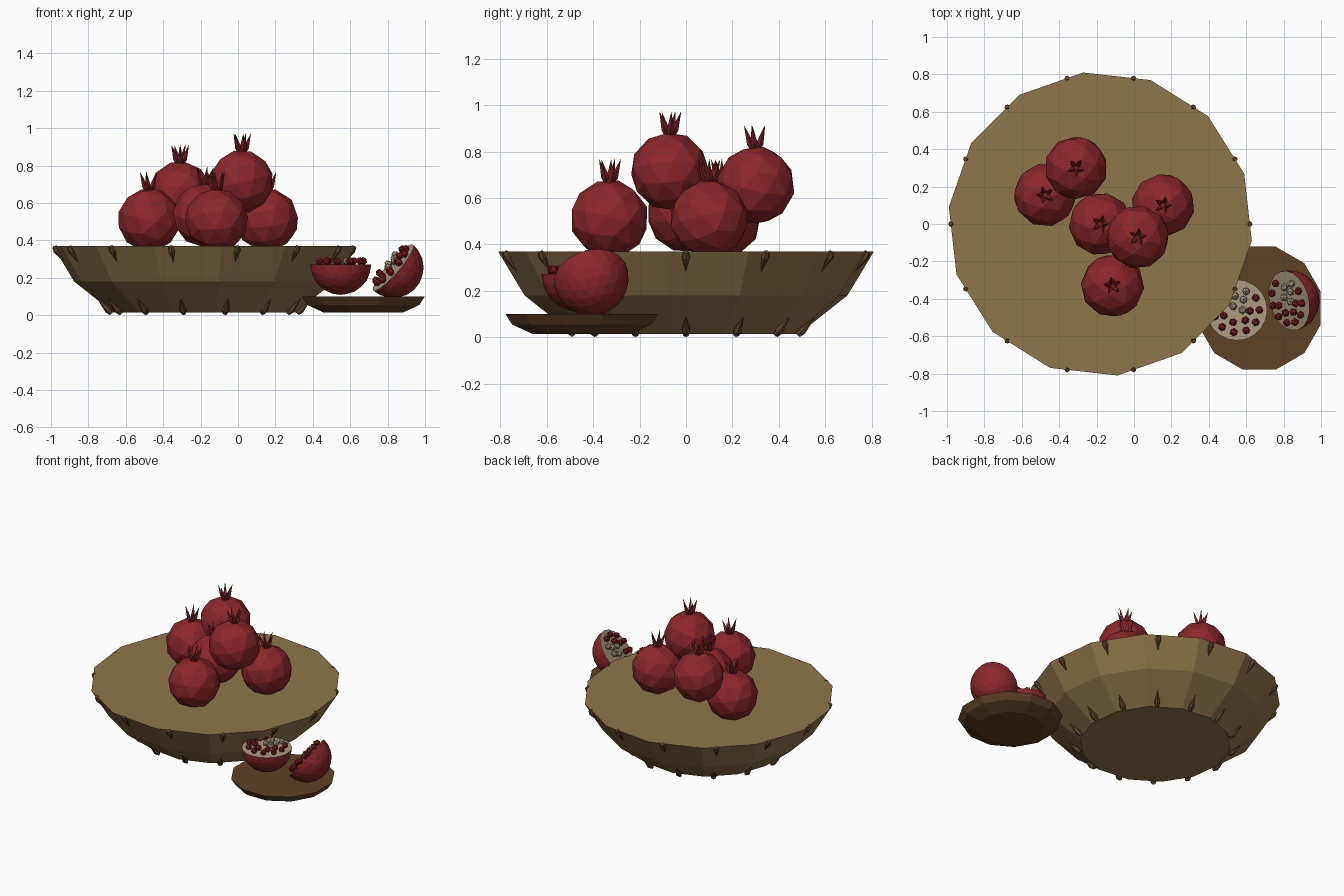
import bpy, bmesh, random
from math import sin, cos, tau, radians
from mathutils import Vector, Matrix

random.seed(4)
if "Cube" in bpy.data.objects:
    bpy.data.objects.remove(bpy.data.objects["Cube"])


def material(name, rgb):
    m = bpy.data.materials.new(name)
    m.use_nodes = True
    m.diffuse_color = (*rgb, 1)
    bsdf = next(n for n in m.node_tree.nodes if n.type == 'BSDF_PRINCIPLED')
    bsdf.inputs["Base Color"].default_value = (*rgb, 1)
    return m


RIND = material("red rind", (0.26, 0.02, 0.022))
CROWN = material("dark red crown", (0.2, 0.016, 0.02))
SEED = material("deep red seed", (0.22, 0.012, 0.016))
FLESH = material("cream flesh", (0.42, 0.33, 0.21))
PALE = material("pale seed", (0.4, 0.35, 0.25))
BOWL = material("tan wood", (0.275, 0.18, 0.068))
PLATE = material("brown wood", (0.115, 0.052, 0.017))
PEG = material("dark wood", (0.1, 0.055, 0.02))


def finish(name, bm, mats):
    bmesh.ops.recalc_face_normals(bm, faces=bm.faces)
    mesh = bpy.data.meshes.new(name)
    bm.to_mesh(mesh)
    bm.free()
    for m in mats:
        mesh.materials.append(m)
    ob = bpy.data.objects.new(name, mesh)
    bpy.context.collection.objects.link(ob)
    return ob


def revolve(bm, profile, sides, matrix, phase=0.0):
    """Turn a (radius, height) profile into a closed faceted solid."""
    rings = []
    for r, z in profile:
        angles = [phase + tau * i / sides for i in range(sides)]
        rings.append([bm.verts.new(matrix @ Vector((r * cos(a), r * sin(a), z))) for a in angles])
    for low, high in zip(rings, rings[1:]):
        for i in range(sides):
            j = (i + 1) % sides
            bm.faces.new((low[i], low[j], high[j], high[i]))
    bm.faces.new(rings[0][::-1])
    bm.faces.new(rings[-1])
    bmesh.ops.remove_doubles(bm, verts=[v for ring in rings for v in ring], dist=1e-5)


def aim(start, end):
    """Matrix placing local z along start -> end."""
    start, end = Vector(start), Vector(end)
    turn = Vector((0, 0, 1)).rotation_difference(end - start)
    return Matrix.Translation(start) @ turn.to_matrix().to_4x4()


def spike(bm, start, end, width, sides):
    length = (Vector(end) - Vector(start)).length
    profile = [(width * 0.65, 0), (width, length * 0.25), (0.0, length)]
    revolve(bm, profile, sides, aim(start, end))


# Bowl with flat filled top, and its plate
bowl_at = Matrix.Translation((-0.18, 0, 0))
bm = bmesh.new()
revolve(bm, [(0.49, 0.015), (0.70, 0.18), (0.815, 0.37)], 14, bowl_at, radians(-6.4))
finish("bowl", bm, [BOWL])

bm = bmesh.new()
revolve(bm, [(0.22, 0.015), (0.31, 0.055), (0.34, 0.1)], 12,
        Matrix.Translation((0.67, -0.45, 0)), radians(15))
finish("side_plate", bm, [PLATE])


# Pointed pegs round the rim and the foot of the bowl
def peg_ring(name, base, tip):
    bm = bmesh.new()
    for i in range(14):
        a = tau * i / 14
        ends = [bowl_at @ Vector((r * cos(a), r * sin(a), z)) for r, z in (base, tip)]
        spike(bm, *ends, 0.02, 6)
    finish(name, bm, [PEG])


peg_ring("rim_pegs", (0.802, 0.368), (0.745, 0.28))
peg_ring("foot_pegs", (0.495, 0.01), (0.575, 0.092))


# Whole fruits with five-pointed crowns
def fruit(index, centre):
    place = Matrix.Translation(centre)
    bm = bmesh.new()
    turn = Matrix.Rotation(random.uniform(0, tau), 4, 'Z') @ Matrix.Rotation(0.25, 4, 'X')
    bmesh.ops.create_icosphere(bm, subdivisions=2, radius=0.17, matrix=place @ turn)
    finish(f"fruit_{index}", bm, [RIND])
    bm = bmesh.new()
    phase = random.uniform(0, tau)
    revolve(bm, [(0.035, 0.14), (0.022, 0.175)], 5, place, phase)
    for i in range(5):
        d = Vector((cos(phase + tau * i / 5), sin(phase + tau * i / 5), 0))
        up = Vector((0, 0, 1))
        spike(bm, place @ (d * 0.014 + up * 0.155), place @ (d * 0.05 + up * 0.258), 0.015, 4)
    finish(f"crown_{index}", bm, [CROWN])


for n, spot in enumerate([(-0.475, 0.155, 0.51), (-0.31, 0.30, 0.655), (-0.18, 0, 0.535),
                          (0.155, 0.10, 0.51), (0.02, -0.07, 0.715), (-0.115, -0.33, 0.51)]):
    fruit(n + 1, spot)


# Cut halves: rind below, flesh on the cut, seeds on top
def half_fruit(name, centre, normal):
    centre = Vector(centre)
    place = aim(centre, centre + Vector(normal))
    bm = bmesh.new()
    bmesh.ops.create_icosphere(bm, subdivisions=3, radius=0.163)
    cut = bmesh.ops.bisect_plane(bm, geom=bm.verts[:] + bm.edges[:] + bm.faces[:], dist=1e-4,
                                 plane_co=(0, 0, 0), plane_no=(0, 0, 1), clear_outer=True)
    rim = [e for e in cut["geom_cut"] if isinstance(e, bmesh.types.BMEdge)]
    for f in bmesh.ops.holes_fill(bm, edges=rim)["faces"]:
        f.material_index = 1
    bmesh.ops.transform(bm, matrix=place, verts=bm.verts)
    finish(name, bm, [RIND, FLESH])

    def seeds(label, spots, mat):
        bm = bmesh.new()
        for x, y in spots:
            at = Matrix.Translation((x, y, 0.018))
            spin = Matrix.Rotation(random.uniform(0, tau), 4, (1, 1, 0))
            bmesh.ops.create_icosphere(bm, subdivisions=1, radius=0.022,
                                       matrix=place @ at @ spin)
        finish(f"{name}_{label}", bm, [mat])

    outer = [(0.12 * cos(tau * i / 11), 0.12 * sin(tau * i / 11)) for i in range(11)
             if i not in (2, 3)]
    inner = [(-0.07, -0.03), (-0.02, -0.065), (0.045, -0.055), (0.07, -0.005)]
    seeds("red_seeds", outer + inner, SEED)
    seeds("pale_seeds", [(-0.02, 0.02), (0.03, 0.0), (0.035, 0.055), (-0.01, 0.075),
                         (0.05, 0.1)], PALE)


half_fruit("flat_half", (0.55, -0.46, 0.272), (0, 0, 1))
half_fruit("leaning_half", (0.83, -0.41, 0.255), (-0.74, -0.2, 0.64))
